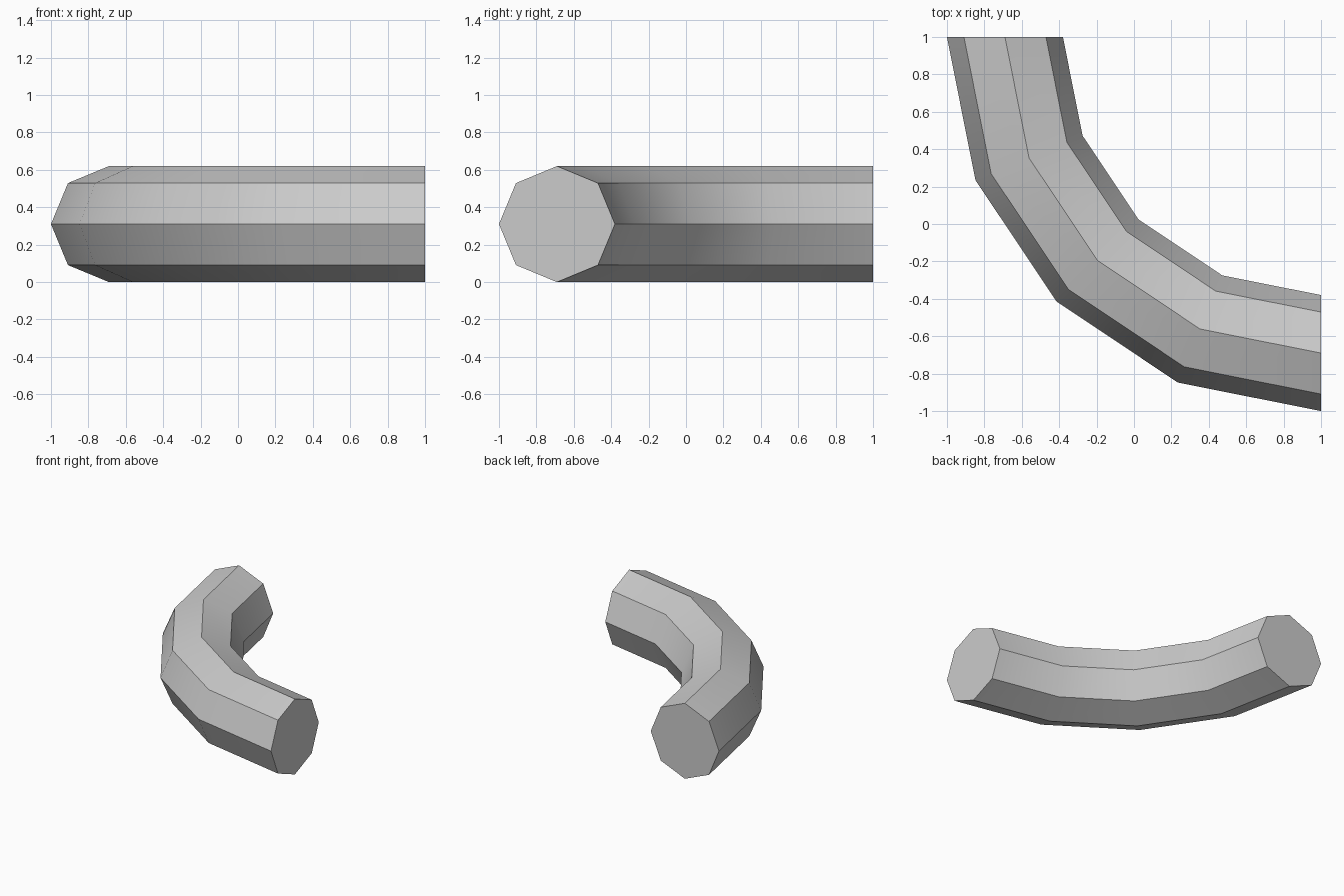
import bpy, bmesh
from math import cos, sin, pi
from mathutils import Vector

cube = bpy.data.objects.get("Cube")
if cube:
    bpy.data.objects.remove(cube, do_unlink=True)

SIDES = 8
STEPS = 4
TUBE = 0.31          # tube radius
BEND = 1.69          # radius of the bend centre line
PIVOT = Vector((1, 1, TUBE))

# Plain grey material
grey = bpy.data.materials.new("light grey")
grey.use_nodes = True
colour = (0.6, 0.6, 0.6, 1)
grey.diffuse_color = colour
grey.node_tree.nodes["Principled BSDF"].inputs["Base Color"].default_value = colour

# Octagonal profile swept a quarter turn round the pivot, open at both ends
bm = bmesh.new()
profile = []
for i in range(SIDES):
    a = 2 * pi * i / SIDES
    profile.append(bm.verts.new(PIVOT + Vector((-BEND + TUBE * cos(a), 0, TUBE * sin(a)))))
start_cap = bm.faces.new(profile)
edges = list(start_cap.edges)
spun = bmesh.ops.spin(bm, geom=edges, cent=PIVOT, axis=(0, 0, 1),
                      angle=pi / 2, steps=STEPS)

# Flat cap on the far end
end_edges = [e for e in spun["geom_last"] if isinstance(e, bmesh.types.BMEdge)]
bmesh.ops.contextual_create(bm, geom=end_edges)
bmesh.ops.recalc_face_normals(bm, faces=bm.faces)

mesh = bpy.data.meshes.new("pipe_elbow")
bm.to_mesh(mesh)
bm.free()
mesh.materials.append(grey)
pipe = bpy.data.objects.new("pipe_elbow", mesh)
bpy.context.collection.objects.link(pipe)

# Smooth along the bend, crisp along the lengthwise ridges and cap rims
bpy.ops.object.select_all(action="DESELECT")
pipe.select_set(True)
bpy.context.view_layer.objects.active = pipe
bpy.ops.object.shade_smooth_by_angle(angle=pi / 6)
